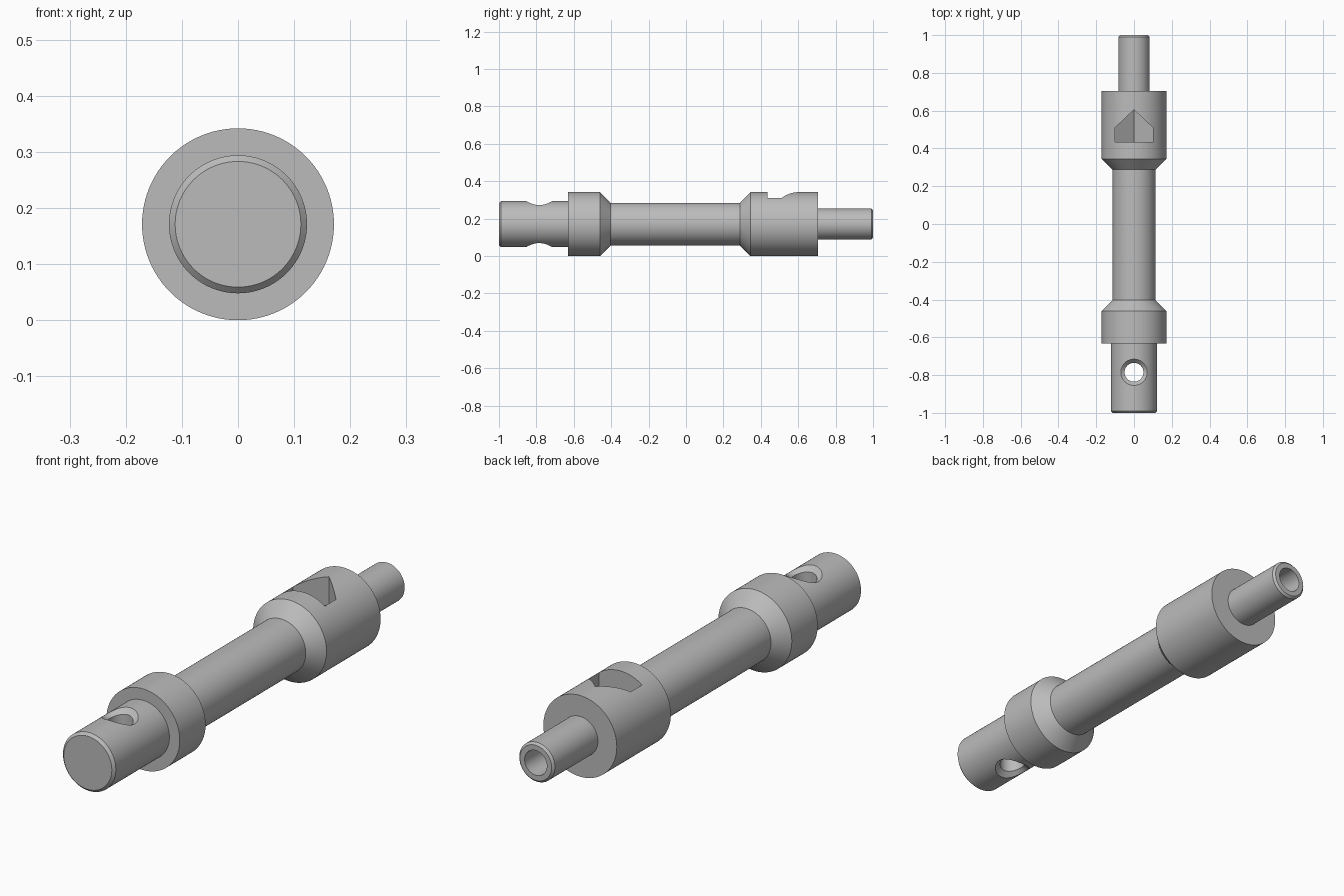
import bpy
import bmesh
from math import cos, sin, sqrt, pi, radians
from mathutils import Vector

cube = bpy.data.objects.get("Cube")
if cube:
    bpy.data.objects.remove(cube, do_unlink=True)

AXIS_Z = 0.171   # height of the turning axis
R_END = 0.123    # radius of the cross-drilled end
SIDES = 96

steel = bpy.data.materials.new("grey_metal")
steel.use_nodes = True
GREY = (0.5, 0.5, 0.5, 1)
steel.diffuse_color = GREY
steel.node_tree.nodes["Principled BSDF"].inputs["Base Color"].default_value = GREY


def make_object(name, bm):
    bmesh.ops.remove_doubles(bm, verts=bm.verts, dist=1e-5)
    bmesh.ops.recalc_face_normals(bm, faces=bm.faces)
    mesh = bpy.data.meshes.new(name)
    bm.to_mesh(mesh)
    bm.free()
    mesh.materials.append(steel)
    obj = bpy.data.objects.new(name, mesh)
    bpy.context.collection.objects.link(obj)
    return obj


def turn(name, profile):
    """Revolve (y, radius) points about the long axis."""
    bm = bmesh.new()
    verts = [bm.verts.new((r, y, AXIS_Z)) for y, r in profile]
    edges = [bm.edges.new(pair) for pair in zip(verts, verts[1:])]
    bmesh.ops.spin(bm, geom=verts + edges, cent=(0, 0, AXIS_Z), axis=(0, 1, 0),
                   angle=2 * pi, steps=SIDES)
    return make_object(name, bm)


def loft(name, rings):
    """Join closed rings of points and cap both ends."""
    bm = bmesh.new()
    loops = [[bm.verts.new(p) for p in ring] for ring in rings]
    n = len(loops[0])
    for a, b in zip(loops, loops[1:]):
        for i in range(n):
            j = (i + 1) % n
            bm.faces.new((a[i], a[j], b[j], b[i]))
    bm.faces.new(loops[0])
    bm.faces.new(loops[-1])
    return make_object(name, bm)


# Turned shaft with two collars, a spigot and a blind bore
shaft = turn("turned_shaft", [
    (-1, 0), (-1, 0.112), (-0.989, R_END), (-0.632, R_END),
    (-0.632, 0.171), (-0.46, 0.171), (-0.403, 0.114), (0.288, 0.114),
    (0.345, 0.171), (0.705, 0.171), (0.705, 0.083), (0.991, 0.083),
    (1, 0.074), (1, 0.052), (0.556, 0.052), (0.556, 0)])

# Cross hole whose chamfer follows the curved surface
HOLE_Y = -0.785


def hole_ring(radius, side, drop=0.0, flat=None):
    ring = []
    for i in range(48):
        a = 2 * pi * i / 48
        x = radius * cos(a)
        h = flat if flat is not None else sqrt(R_END ** 2 - x * x) - drop
        ring.append(Vector((x, HOLE_Y + radius * sin(a), AXIS_Z + side * h)))
    return ring


upper = [hole_ring(0.05, 1, 0.022), hole_ring(0.07, 1, -0.0005), hole_ring(0.07, 1, flat=0.2)]
lower = [hole_ring(0.07, -1, flat=0.2), hole_ring(0.07, -1, -0.0005), hole_ring(0.05, -1, 0.022)]
cross_hole = loft("cross_hole_cutter", lower + upper)

# Five-sided window with a valley-shaped floor
outline = [(0, 0.435), (0.1, 0.435), (0.1, 0.51), (0, 0.605), (-0.1, 0.51), (-0.1, 0.435)]
bm = bmesh.new()
low = [bm.verts.new((x, y, 0.1 + 0.8 * abs(x))) for x, y in outline]
top = [bm.verts.new((x, y, 0.4)) for x, y in outline]
for i in range(6):
    j = (i + 1) % 6
    bm.faces.new((low[i], low[j], top[j], top[i]))
bm.faces.new(low[:4])
bm.faces.new((low[3], low[4], low[5], low[0]))
bm.faces.new(top)
window = make_object("window_cutter", bm)

# Cut the openings
bpy.context.view_layer.objects.active = shaft
for cutter in (cross_hole, window):
    cutter.hide_render = True
    mod = shaft.modifiers.new(cutter.name, 'BOOLEAN')
    mod.operation = 'DIFFERENCE'
    mod.solver = 'EXACT'
    mod.object = cutter
    bpy.ops.object.modifier_apply(modifier=mod.name)
    bpy.data.objects.remove(cutter, do_unlink=True)

# Smooth the round surfaces, keep machined edges sharp
bpy.ops.object.select_all(action='DESELECT')
shaft.select_set(True)
bpy.ops.object.shade_smooth_by_angle(angle=radians(25))
